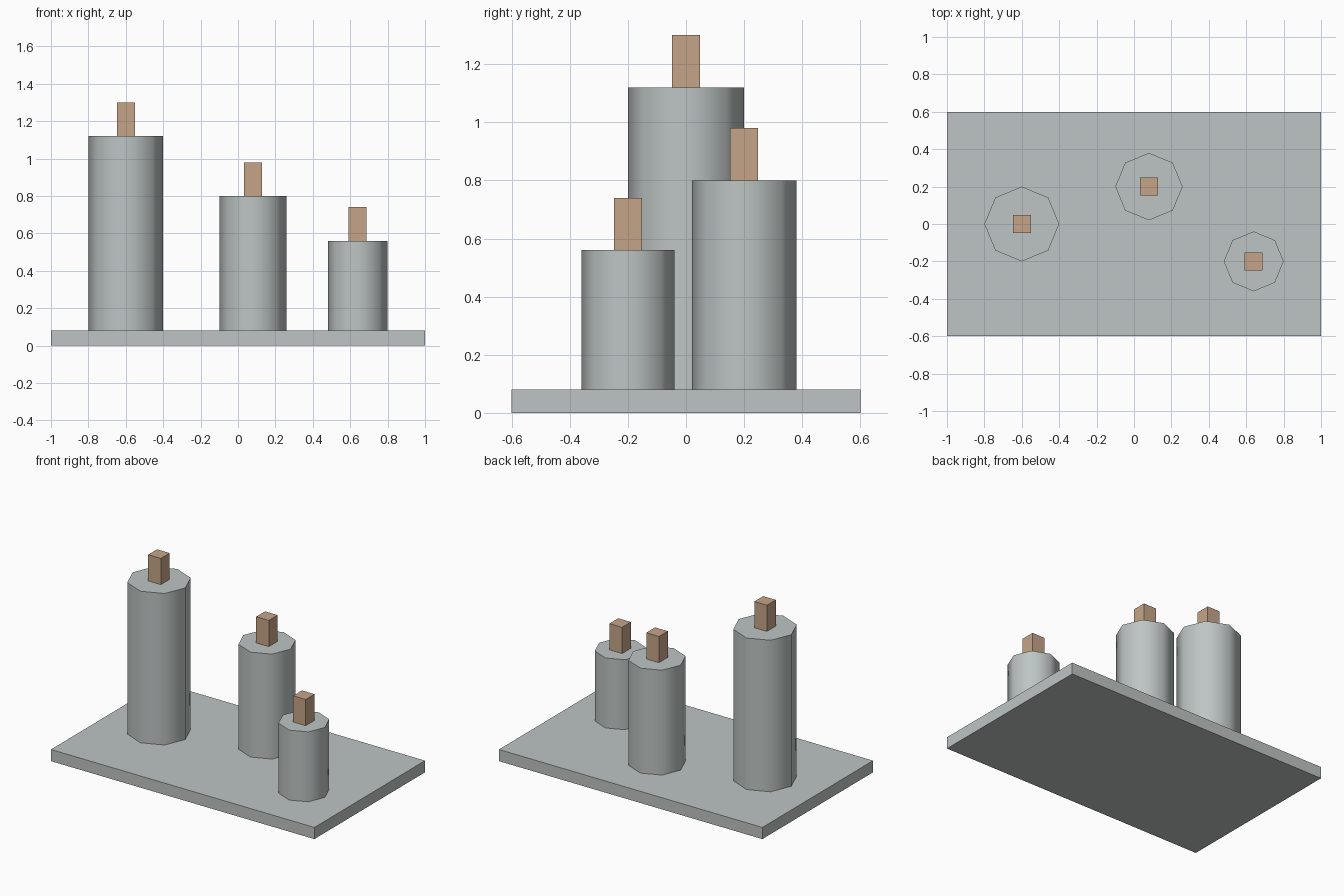
import bpy
import math

if "Cube" in bpy.data.objects:
    bpy.data.objects.remove(bpy.data.objects["Cube"])


def material(name, rgb):
    m = bpy.data.materials.new(name)
    m.diffuse_color = (*rgb, 1.0)
    m.use_nodes = True
    m.node_tree.nodes["Principled BSDF"].inputs["Base Color"].default_value = m.diffuse_color
    return m


GREY = material("pale_grey", (0.51, 0.56, 0.55))
TAN = material("tan", (0.565, 0.376, 0.25))


def box(name, center, size, mat):
    bpy.ops.mesh.primitive_cube_add(size=1, location=center)
    ob = bpy.context.object
    ob.name = name
    ob.scale = size
    bpy.ops.object.transform_apply(location=False, rotation=False, scale=True)
    ob.data.materials.append(mat)
    return ob


def candle(name, x, y, radius, top):
    # Octagonal body with smooth sides and a crisp rim
    bpy.ops.mesh.primitive_cylinder_add(
        vertices=8, radius=radius, depth=top - BASE_H,
        location=(x, y, (top + BASE_H) / 2))
    body = bpy.context.object
    body.name = name + "_body"
    body.data.materials.append(GREY)
    bpy.ops.object.shade_smooth_by_angle(angle=math.radians(60))
    # Square wick
    box(name + "_wick", (x, y, top + WICK_H / 2), (WICK_W, WICK_W, WICK_H), TAN)


BASE_H = 0.08
WICK_W, WICK_H = 0.096, 0.18

# Tray
box("tray", (0, 0, BASE_H / 2), (2.0, 1.2, BASE_H), GREY)

# Three candles of different heights
candle("tall_candle", -0.60, 0.0, 0.20, 1.12)
candle("medium_candle", 0.08, 0.20, 0.18, 0.80)
candle("short_candle", 0.64, -0.20, 0.16, 0.56)
